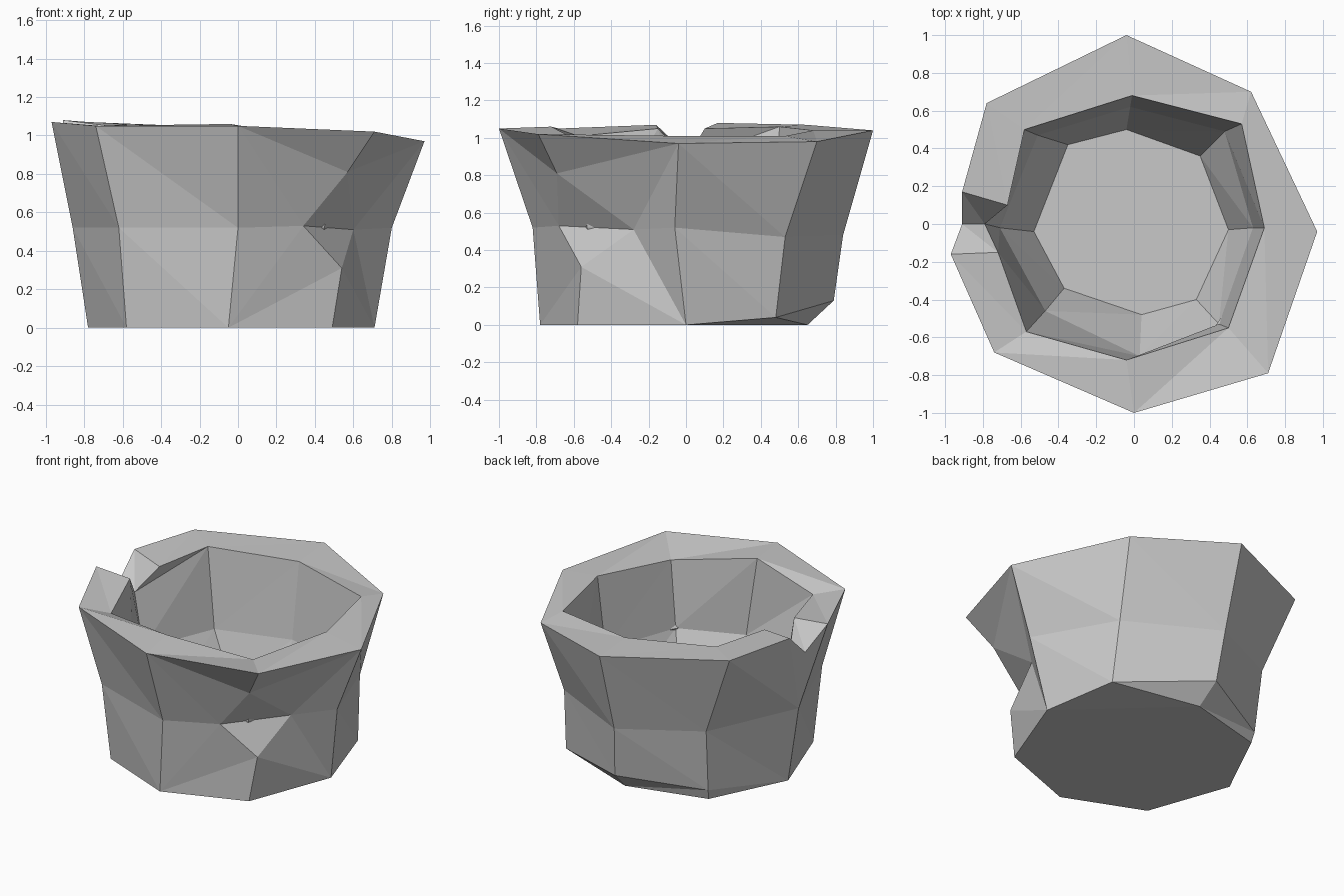
import bpy
import bmesh

default_cube = bpy.data.objects.get("Cube")
if default_cube:
    bpy.data.objects.remove(default_cube, do_unlink=True)

# One flat stone colour
stone = bpy.data.materials.new("stone_grey")
stone.use_nodes = True
stone_colour = (0.58, 0.58, 0.58, 1)
stone.diffuse_color = stone_colour
stone.node_tree.nodes["Principled BSDF"].inputs["Base Color"].default_value = stone_colour

bm = bmesh.new()
known_verts = {}


def vert(point):
    """Return the shared vertex at this point, creating it once."""
    key = tuple(round(c, 4) for c in point)
    if key not in known_verts:
        known_verts[key] = bm.verts.new(key)
    return known_verts[key]


def face(*points):
    """Add a face, dropping repeated corners so quads can collapse."""
    corners = list(dict.fromkeys(vert(p) for p in points))
    if len(corners) > 2:
        bm.faces.new(corners)


def band(upper, lower, skip=()):
    """Join two closed rings with pairs of triangles."""
    count = len(upper)
    for i in range(count):
        j = (i + 1) % count
        if i in skip:
            continue
        face(upper[i], upper[j], lower[j])
        face(upper[i], lower[j], lower[i])


def at_height(outline, height):
    """Lift a flat outline to one height."""
    return [(x, y, height) for x, y in outline]


# Rings run east, north-east, north, north-west, west (three notch points),
# south-west, south, south-east
rim_outer = [
    (.97, -.04, .97), (.62, .7, .98), (-.04, 1, 1.04), (-.78, .64, 1.07),
    (-.91, .17, 1.08), (-.91, 0, .92), (-.97, -.16, 1.07),
    (-.74, -.68, 1.05), (0, -1, 1.05), (.71, -.79, 1.02)]
rim_inner = [
    (.69, -.02, 1.01), (.57, .53, 1.01), (-.01, .68, 1.04), (-.58, .5, 1.06),
    (-.67, .1, 1.05), (-.79, 0, .88), (-.72, -.15, 1.05),
    (-.57, -.57, 1.01), (-.04, -.72, 1.06), (.5, -.55, .97)]
waist_west = (-.86, 0, .52)
waist = [
    (.8, -.06, .52), (.56, .53, .47), (-.04, .84, .48), (-.56, .58, .5),
    waist_west, waist_west, waist_west,
    (-.62, -.6, .52), (0, -.82, .52), (.6, -.6, .52)]
foot_west = (-.78, 0, 0)
foot = [
    (.71, 0, 0), (.58, .48, .04), (-.01, .79, .13), (-.54, .53, .07),
    foot_west, foot_west, foot_west,
    (-.58, -.56, 0), (-.05, -.78, 0), (.49, -.58, 0)]

# Hollow inside: nearly upright above, sloping in to the floor below
hollow_west = (-.71, -.02)
hollow = at_height([
    (.63, -.02), (.48, .49), (-.02, .62), (-.51, .47),
    hollow_west, hollow_west, hollow_west,
    (-.47, -.46), (.03, -.7), (.45, -.53)], .52)
floor_west = (-.53, -.04)
floor = at_height([
    (.5, -.03), (.35, .36), (-.04, .5), (-.35, .42),
    floor_west, floor_west, floor_west,
    (-.37, -.34), (.04, -.48), (.33, -.4)], .2)
band(rim_outer, rim_inner)
north_west_rim, notch_side, notch_bottom = rim_inner[3:6]
face(north_west_rim, notch_side, notch_bottom)
hollow_top = rim_inner[:4] + [notch_bottom] + rim_inner[5:]
band(hollow_top, hollow)
band(hollow, floor)
face(*floor)

# Outer wall, left open around the chipped south-east corner
south, south_east = 8, 9
chipped = (south, south_east)
band(rim_outer, waist, chipped)
band(waist, foot, chipped)

# Chip in the south-east corner
east_top, south_top, corner_top = rim_outer[0], rim_outer[south], rim_outer[south_east]
east_mid, south_mid = waist[0], waist[south]
east_foot, south_foot, corner_foot = foot[0], foot[south], foot[south_east]
chip_top = (.57, -.69, .81)
chip_left = (.34, -.68, .53)
chip_right = (.6, -.28, .51)
chip_low = (.54, -.56, .31)
for triangle in (
        (south_top, corner_top, chip_top),
        (south_top, chip_top, chip_left),
        (south_top, chip_left, south_mid),
        (corner_top, east_top, chip_top),
        (chip_top, east_top, chip_right),
        (east_top, east_mid, chip_right),
        (chip_top, chip_right, chip_left),
        (chip_left, chip_right, chip_low),
        (south_mid, chip_left, south_foot),
        (chip_left, chip_low, south_foot),
        (chip_low, corner_foot, south_foot),
        (chip_low, east_foot, corner_foot),
        (chip_low, chip_right, east_foot),
        (chip_right, east_mid, east_foot)):
    face(*triangle)

# Worn lower back edge and flat underside
worn_edge = (.01, .65, 0)
north_west_base = (-.53, .51, 0)
east_low, north_low, north_west_low = foot[1:4]
face(east_low, north_low, worn_edge)
face(east_low, worn_edge, east_foot)
face(north_low, north_west_low, worn_edge)
face(north_west_low, north_west_base, worn_edge)
face(north_west_low, foot_west, north_west_base)
face(east_foot, worn_edge, north_west_base, *foot[4:])

bmesh.ops.recalc_face_normals(bm, faces=bm.faces[:])
mesh = bpy.data.meshes.new("stone_pot")
bm.to_mesh(mesh)
bm.free()
mesh.materials.append(stone)
stone_pot = bpy.data.objects.new("stone_pot", mesh)
bpy.context.collection.objects.link(stone_pot)
